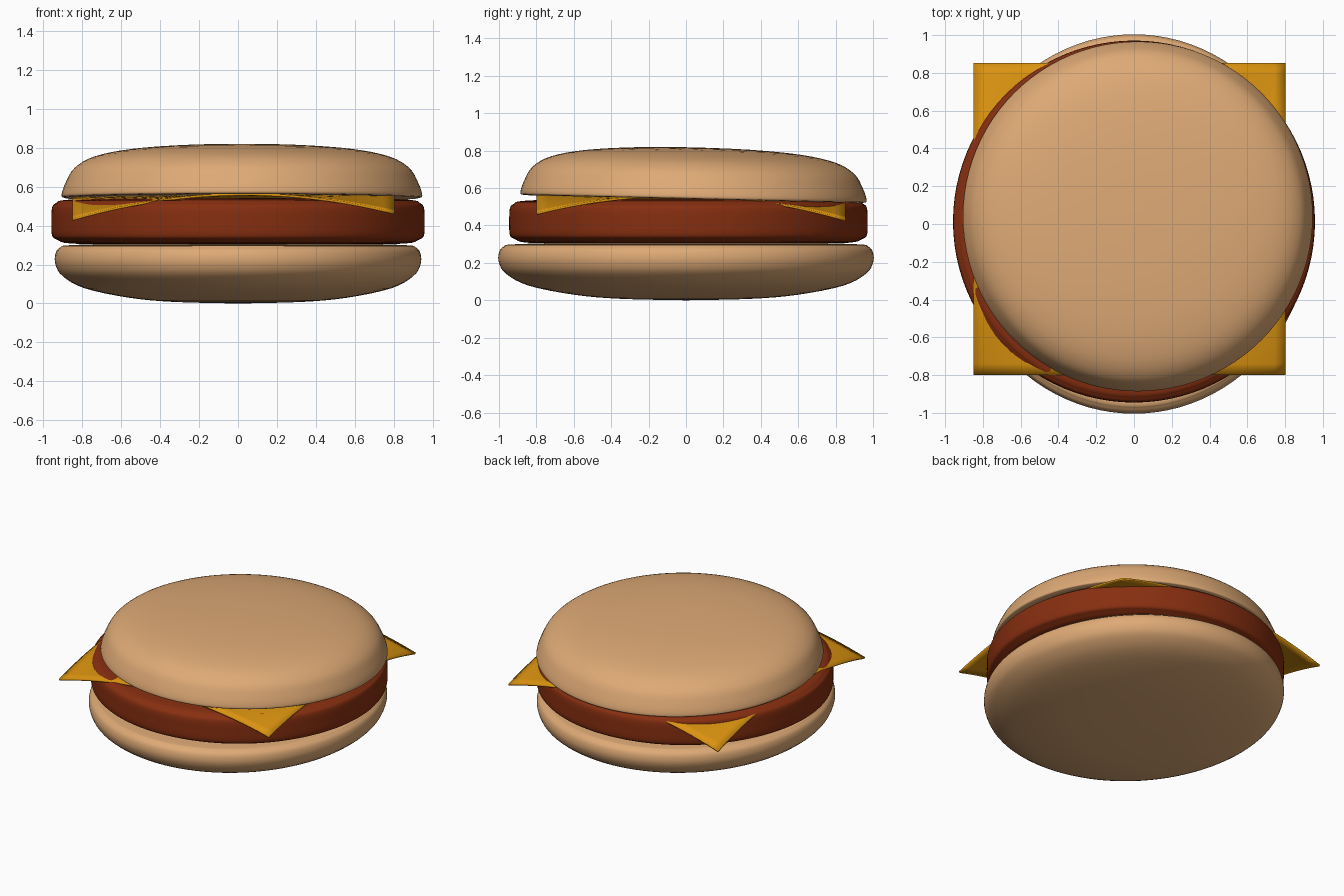
import bpy, bmesh, math
from mathutils import Matrix

if "Cube" in bpy.data.objects:
    bpy.data.objects.remove(bpy.data.objects["Cube"])


def material(name, rgb):
    m = bpy.data.materials.new(name)
    m.diffuse_color = (*rgb, 1)
    m.use_nodes = True
    m.node_tree.nodes["Principled BSDF"].inputs["Base Color"].default_value = m.diffuse_color
    return m


bread = material("bread", (0.73, 0.40, 0.18))
meat = material("meat", (0.24, 0.028, 0.005))
yellow = material("cheese", (0.70, 0.29, 0.005))


def rounded(pts, steps=4):
    """Catmull-Rom curve through the profile points."""
    out = []
    for i in range(len(pts) - 1):
        a, b, c, d = (pts[max(0, min(len(pts) - 1, i + k))] for k in (-1, 0, 1, 2))
        for s in range(steps):
            t = s / steps
            out.append(tuple(0.5 * (2 * q + (r - p) * t + (2 * p - 5 * q + 4 * r - w) * t * t
                                    + (3 * q - p - 3 * r + w) * t ** 3)
                             for p, q, r, w in zip(a, b, c, d)))
    return out + [pts[-1]]


def finish(name, bm, mat, angle):
    bmesh.ops.recalc_face_normals(bm, faces=bm.faces)
    mesh = bpy.data.meshes.new(name)
    bm.to_mesh(mesh)
    bm.free()
    ob = bpy.data.objects.new(name, mesh)
    bpy.context.collection.objects.link(ob)
    mesh.materials.append(mat)
    bpy.ops.object.select_all(action='DESELECT')
    ob.select_set(True)
    bpy.context.view_layer.objects.active = ob
    bpy.ops.object.shade_smooth_by_angle(angle=math.radians(angle))
    return ob


def lathe(name, profile, mat, scale=(1, 1), centre=(0, 0), slope=0, segments=96):
    """Revolve a bottom-to-top profile; slope leans it along y."""
    bm = bmesh.new()
    verts = [bm.verts.new((r, 0, z)) for r, z in profile]
    edges = [bm.edges.new(p) for p in zip(verts, verts[1:])]
    bmesh.ops.spin(bm, geom=verts + edges, cent=(0, 0, 0), axis=(0, 0, 1),
                   angle=math.tau, steps=segments)
    bmesh.ops.remove_doubles(bm, verts=bm.verts, dist=1e-4)
    for v in bm.verts:
        v.co.z += slope * v.co.y
    bmesh.ops.transform(bm, verts=bm.verts, matrix=Matrix.Translation((*centre, 0))
                        @ Matrix.Diagonal((*scale, 1, 1)))
    return finish(name, bm, mat, 40)


# Bottom bun: slightly oval with a rounded base
lathe("bottom_bun", rounded([(0, 0), (0.35, 0.008), (0.60, 0.03), (0.84, 0.078), (0.96, 0.14),
                             (1, 0.2), (1, 0.255), (0.975, 0.287), (0.91, 0.30), (0.5, 0.31), (0, 0.31)]),
      bread, scale=(0.937, 1))

# Patty: thick disc with softened rims
lathe("patty", rounded([(0, 0.305), (0.6, 0.305), (0.86, 0.308), (0.93, 0.328), (0.955, 0.35), (0.958, 0.42),
                        (0.955, 0.49), (0.935, 0.515), (0.88, 0.532), (0.6, 0.54), (0, 0.54)]),
      meat, centre=(0, 0.013))

# Cheese: square slice whose corners droop
bm = bmesh.new()
bmesh.ops.create_grid(bm, x_segments=28, y_segments=28, size=0.826)
for v in bm.verts:
    x, y = v.co.x - 0.024, v.co.y + 0.027
    v.co = (x, y, 0.556 - 0.26 * x * x * y * y + 0.012 * (x - y))
cheese = finish("cheese_slice", bm, yellow, 30)
solid = cheese.modifiers.new("thickness", 'SOLIDIFY')
solid.thickness = 0.012
solid.offset = -1

# Top bun: low dome, pushed off centre and leaning back
lathe("top_bun", rounded([(0, 0.548), (0.6, 0.546), (0.87, 0.542), (0.91, 0.543), (0.926, 0.556), (0.905, 0.62),
                          (0.86, 0.695), (0.76, 0.753), (0.575, 0.791), (0.3, 0.812), (0, 0.818)]),
      bread, centre=(0.02, 0.04), slope=-0.023)
